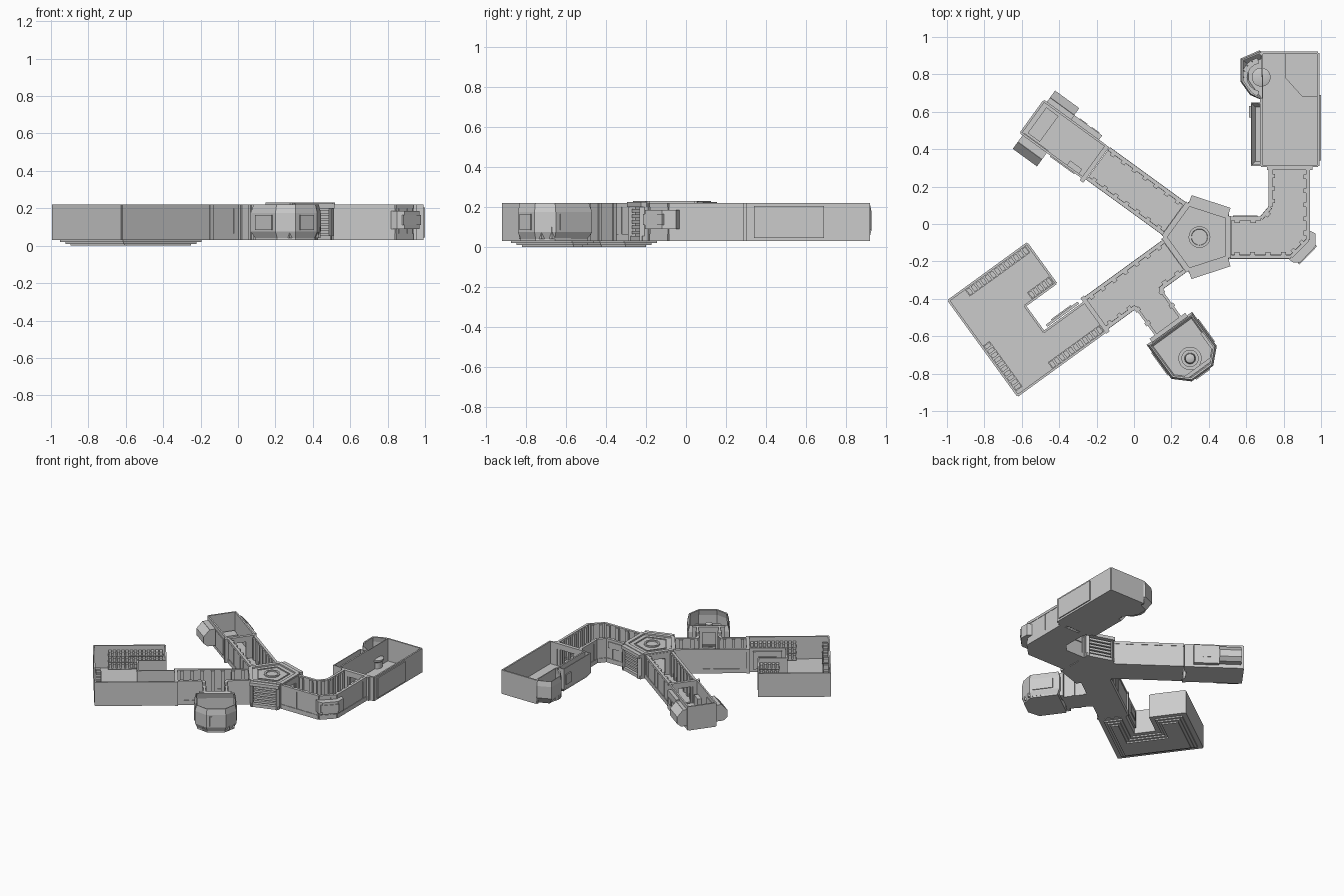
import bpy, bmesh, math
from mathutils import Vector as V

if "Cube" in bpy.data.objects:
    bpy.data.objects.remove(bpy.data.objects["Cube"])

C = V((0.35, -0.07))          # hub centre
Z0, ZF, Z1 = 0.03, 0.042, 0.22  # base, floor top, wall top

def frame_of(deg, s):
    """Local (u along arm, v across) to world."""
    d = V((math.cos(math.radians(deg)), math.sin(math.radians(deg))))
    n = V((-d.y, d.x)) * s
    return lambda u, v: C + d * u + n * v

def finish(name, bm, recalc=True):
    if recalc:
        bmesh.ops.recalc_face_normals(bm, faces=bm.faces)
    me = bpy.data.meshes.new(name)
    bm.to_mesh(me)
    bm.free()
    ob = bpy.data.objects.new(name, me)
    bpy.context.collection.objects.link(ob)
    return ob

def part(name, prisms):
    """One object from vertical prisms (points, z0, z1)."""
    bm = bmesh.new()
    for pts, a, b in prisms:
        lo = [bm.verts.new((p[0], p[1], a)) for p in pts]
        hi = [bm.verts.new((p[0], p[1], b)) for p in pts]
        bm.faces.new(lo)
        bm.faces.new(hi)
        for i in range(len(pts)):
            j = (i + 1) % len(pts)
            bm.faces.new((lo[i], lo[j], hi[j], hi[i]))
    return finish(name, bm)

def slab(p, q, t, a=Z0, b=Z1, off=0.0):
    p, q = V(p), V(q)
    d = (q - p).normalized()
    n = V((-d.y, d.x))
    return ([p + n * (off - t/2), q + n * (off - t/2), q + n * (off + t/2), p + n * (off + t/2)], a, b)

def shell(name, rings, t=0.01):
    """Open-topped tub through stacked outlines."""
    bm = bmesh.new()
    vs = [[bm.verts.new((p[0], p[1], z)) for p in pts] for pts, z in rings]
    bm.faces.new(vs[0])
    for a, b in zip(vs, vs[1:]):
        for i in range(len(a)):
            j = (i + 1) % len(a)
            bm.faces.new((a[i], a[j], b[j], b[i]))
    ob = finish(name, bm)
    m = ob.modifiers.new("thickness", 'SOLIDIFY')
    m.thickness, m.offset = t, -1
    return ob

def shrink(pts, k):
    c = sum((V(p) for p in pts), V((0, 0))) / len(pts)
    return [c + (V(p) - c) * k for p in pts]

def lathe(name, c, profile, n=28):
    bm = bmesh.new()
    rings = [[bm.verts.new((c[0] + r * math.cos(2*math.pi*i/n), c[1] + r * math.sin(2*math.pi*i/n), z))
              for i in range(n)] for r, z in profile]
    for a, b in zip(rings, rings[1:]):
        for i in range(n):
            j = (i + 1) % n
            bm.faces.new((a[i], a[j], b[j], b[i]))
    bm.faces.new(rings[0])
    bm.faces.new(rings[-1])
    ob = finish(name, bm)
    bpy.ops.object.select_all(action='DESELECT')
    ob.select_set(True)
    bpy.context.view_layer.objects.active = ob
    bpy.ops.object.shade_smooth_by_angle()

def ribbed(p, q, side):
    """Wall with skirting and evenly spaced ribs on the inner side."""
    p, q = V(p), V(q)
    L = (q - p).length
    n = max(1, round(L / 0.075))
    out = [slab(p, q, 0.012), slab(p, q, 0.022, Z0, 0.065), slab(p, q, 0.02, 0.2, Z1)]
    for i in range(n):
        a, b = p.lerp(q, (i + .5 - .17) / n), p.lerp(q, (i + .5 + .17) / n)
        out.append(slab(a, b, 0.032, Z0, Z1 - .004, side * 0.008))
    return out

def doorway(p, q, t=0.024):
    p, q = V(p), V(q)
    return [slab(p, p.lerp(q, .24), t), slab(q, p.lerp(q, .76), t),
            slab(p.lerp(q, .24), p.lerp(q, .76), t, 0.175, Z1),
            slab(p.lerp(q, .24), p.lerp(q, .3), t*.6, Z0, .18), slab(p.lerp(q, .7), p.lerp(q, .76), t*.6, Z0, .18)]

def poly(F, pts):
    return [F(u, v) for u, v in pts]

def walls(pts, skip=()):
    n = len(pts)
    return [slab(pts[i], pts[(i+1) % n], 0.012) for i in range(n) if i not in skip]

NW, SW, E = frame_of(144, -1), frame_of(216, 1), frame_of(0, 1)

# Pentagonal hub: floor, roof with rim, ring light, ribbed blank faces
pent = [C + V((math.cos(math.radians(36 + 72*i)), math.sin(math.radians(36 + 72*i)))) * 0.19 for i in range(5)]
part("hub_floor", [(pent, Z0, ZF)])
part("hub_roof", [(pent, 0.205, 0.218)])
part("hub_roof_rim", [slab(pent[i], pent[i-1], 0.03, 0.2, 0.23) for i in range(5)]
     + [slab(*[C + (pent[k % 5] - C) * .66 for k in (i, i + 1)], 0.008, 0.215, 0.224) for i in range(5)])
lathe("hub_roof_ring", C, [(.058, .21), (.058, .228), (.044, .228), (.042, .22)])
for ang in (72, 288):
    F = frame_of(ang, 1)
    face = [slab(F(.152, -.115), F(.152, .115), .02)]
    for s in (-1, 1):
        face.append((poly(F, [(.15, s*.11), (.15, s*.09), (.2, s*.09), (.18, s*.11)]), Z0, Z1))
    face.append(slab(F(.175, -.11), F(.175, .11), .05, .2, .225))
    face.append(slab(F(.17, -.11), F(.17, .11), .04, Z0, .055))
    part("hub_blank_wall", face)
    part("hub_wall_pipes", [(poly(F, [(.155, -.09), (.183, -.085), (.183, .085), (.155, .09)]), z, z + .017)
                            for z in (.065, .092, .119, .146, .173)])
part("hub_doorways", [s for F in (NW, SW, E) for s in doorway(F(.16, -.11), F(.16, .11))])

# North-west corridor and its end room
part("nw_corridor_floor", [(poly(NW, [(.15, -.097), (.67, -.097), (.67, .097), (.15, .097)]), Z0, ZF)])
part("nw_corridor_walls", ribbed(NW(.17, -.097), NW(.67, -.097), -1) + ribbed(NW(.17, .097), NW(.67, .097), 1))
part("nw_room_doorway", doorway(NW(.685, -.13), NW(.685, .105)))
room = poly(NW, [(.69, -.11), (1.1, -.11), (1.1, .1), (.69, .1)])
part("nw_room_shell", [(room, Z0, ZF)] + walls(room, (3,)))
part("nw_room_side_panels", [slab(NW(.74, .117), NW(.925, .117), .034, .05, .2),
                             slab(NW(.74, -.115), NW(.9, -.115), .014, .06, .19)]
     + [slab(NW(u, .13), NW(u + .05, .13), .016, .1, .15) for u in (.76, .84)])
for s, w in ((1, .18), (-1, .205)):
    ring = lambda o: poly(NW, [(.925, s*.1), (1.085, s*.1), (1.085, s*(w - o)), (.925, s*(w - o))])
    pod = shell("nw_room_side_pod", [(ring(.03), .06), (ring(0), .085), (ring(0), .14), (ring(.045), .19)])
    part("nw_pod_cover", [(ring(.047), .18, .19)])
part("nw_room_fittings", [slab(NW(1.03, -.09), NW(1.03, .08), .08, ZF, .085),
                          slab(NW(.72, -.09), NW(.8, -.09), .03, ZF, .12)])

# South-west corridor with a side branch
part("sw_corridor_floor", [(poly(SW, [(.15, -.093), (.7, -.093), (.7, .1), (.495, .1), (.495, .3),
                                      (.335, .3), (.335, .1), (.15, .1)]), Z0, ZF)])
part("sw_corridor_walls", ribbed(SW(.17, -.093), SW(.69, -.093), 1) + ribbed(SW(.17, .1), SW(.335, .1), -1)
     + ribbed(SW(.495, .1), SW(.69, .1), -1))
part("branch_walls", [slab(SW(u, .1), SW(u, .3), .014) for u in (.335, .495)]
     + [slab(SW(u, v), SW(u, v + .02), .03) for u in (.335, .495) for v in (.11, .2)])
part("branch_doorway", doorway(SW(.3, .295), SW(.535, .295)))

# Faceted pod at the end of the branch
pod = [(.267, .3), (.267, .525), (.345, .6), (.487, .6), (.567, .525), (.567, .3)]
P = poly(SW, pod)
part("pod_floor", [(shrink(P, .9), Z0, ZF)])
bm_walls = [(shrink(P, .86), Z0), (P, .075), (P, .175), (shrink(P, .93), Z1)]
shell("pod_shell", bm_walls)
part("pod_front_window", [slab(SW(.37, .6), SW(.462, .6), .014, .085, .165)]
     + [slab(SW(u, .35), SW(u, .5), .012, .085, .165) for u in (.267, .567)])
lathe("pod_turntable", SW(.422, .495), [(.062, ZF), (.062, .06), (.046, .06), (.046, .08), (.03, .08), (.025, .15), (.012, .155)])
part("pod_console", [slab(SW(.32, .565), SW(.51, .565), .02, ZF, .11), slab(SW(.29, .42), SW(.29, .54), .02, ZF, .1)])

# C-shaped hall with stepped underside
def hall(o):
    return poly(SW, [(.70 + o, .12 - o), (1.29 - o, .12 - o), (1.29 - o, -.52 + o), (.76 + o, -.52 + o),
                     (.76 + o, -.245 - o), (.965 + o, -.245 - o), (.965 + o, -.085 + o), (.70 + o, -.085 + o)])
H = hall(.006)
part("hall_floor_and_walls", [(H, Z0, ZF)] + walls(H, (7,)))
part("hall_underside_steps", [(hall(o), z, z + .012) for o, z in ((.035, .02), (.055, .01), (.075, 0))])
part("hall_doorway", doorway(SW(.695, -.11), SW(.695, .125)))
part("hall_inner_panel", [slab(SW(.73, -.097), SW(.94, -.097), .014, .06, .2),
                          slab(SW(.77, -.105), SW(.9, -.105), .012, .1, .16)])

# Racks of small units along the hall walls
def rack(p, q, d=.045):
    p, q = V(p), V(q)
    n = round((q - p).length / .03)
    out = [slab(p, q, d, z, z + .006) for z in (.05, .1, .15)]
    for z in (.056, .106, .156):
        out += [slab(p.lerp(q, (i + .15) / n), p.lerp(q, (i + .85) / n), d * .8, z, z + .03) for i in range(n)]
    return out
part("hall_racks", rack(SW(.78, -.487), SW(1.18, -.487)) + rack(SW(.775, -.28), SW(.92, -.28))
     + rack(SW(1.257, -.21), SW(1.257, .09)) + rack(SW(.71, .088), SW(1.05, .088)))

# East elbow corridor
inner = [(.51, .03), (.68, .03), (.73, .09), (.73, .29)]
outer = [(.51, -.175), (.84, -.175), (.93, -.085), (.93, .29)]
part("elbow_floor", [(inner + outer[::-1], Z0, ZF)])
part("elbow_walls", [s for i in range(3) for s in ribbed(inner[i], inner[i+1], -1) + ribbed(outer[i], outer[i+1], 1)])
part("elbow_corner_box", [([(.81, -.175), (.85, -.205), (.89, -.205), (.97, -.12), (.97, -.05), (.93, -.03), (.93, -.085), (.84, -.175)], .09, .185),
                          slab((.88, -.212), (.975, -.115), .012, .11, .165)])
part("elbow_outer_unit", [slab((.53, .035), (.66, .035), .02, .15, .2)])

# North-east room: main box, side bulge, round bay
part("ne_room_doorway", doorway((.71, .3), (.955, .3)))
R = [(.68, .31), (.985, .31), (.985, .915), (.68, .915)]
part("ne_room_floor", [(R, Z0, ZF)])
part("ne_room_walls", [slab(R[1], R[2], .012), slab(R[2], R[3], .012), slab(R[3], (.68, .9), .012),
                       slab((.68, .31), (.68, .67), .012), slab(R[0], (.74, .31), .012),
                       slab((.92, .31), R[1], .012), slab((.74, .31), (.92, .31), .012, .175, Z1)])
part("ne_room_platform", [([(.81, .91), (.81, .78), (.9, .68), (.98, .68), (.98, .91)], ZF, .055)])
part("ne_outer_panel", [slab((.992, .34), (.992, .69), .014, .045, .205)])
B = lambda o: [(.685, .31 + o), (.625 + o, .31 + o), (.625 + o, .65 - o), (.685, .65 - o)]
shell("ne_side_bulge", [(B(.02), Z0), (B(0), .06), (B(0), Z1)])
part("ne_side_bulge_unit", [slab((.622, .57), (.622, .63), .012, .09, .17)])
bay = lambda k: [(.69, .66)] + [(.69 + (x - .69)*k, .79 + (y - .79)*k) for x, y in ((.62, .69), (.57, .76), (.57, .885), (.67, .928))] + [(.69, .915)]
shell("ne_bay", [(bay(.7), Z0), (bay(1), .085), (bay(1), .18), (bay(.94), Z1)])
lathe("bay_round_table", (.68, .785), [(.04, ZF), (.04, .09), (.05, .1), (.05, .112), (.03, .118)])
arc = [V((.68 + .09*math.cos(a), .785 + .09*math.sin(a))) for a in [math.radians(100 + 20*i) for i in range(9)]]
part("bay_curved_desk", [slab(arc[i], arc[i+1], .03, ZF, .1) for i in range(8)])
